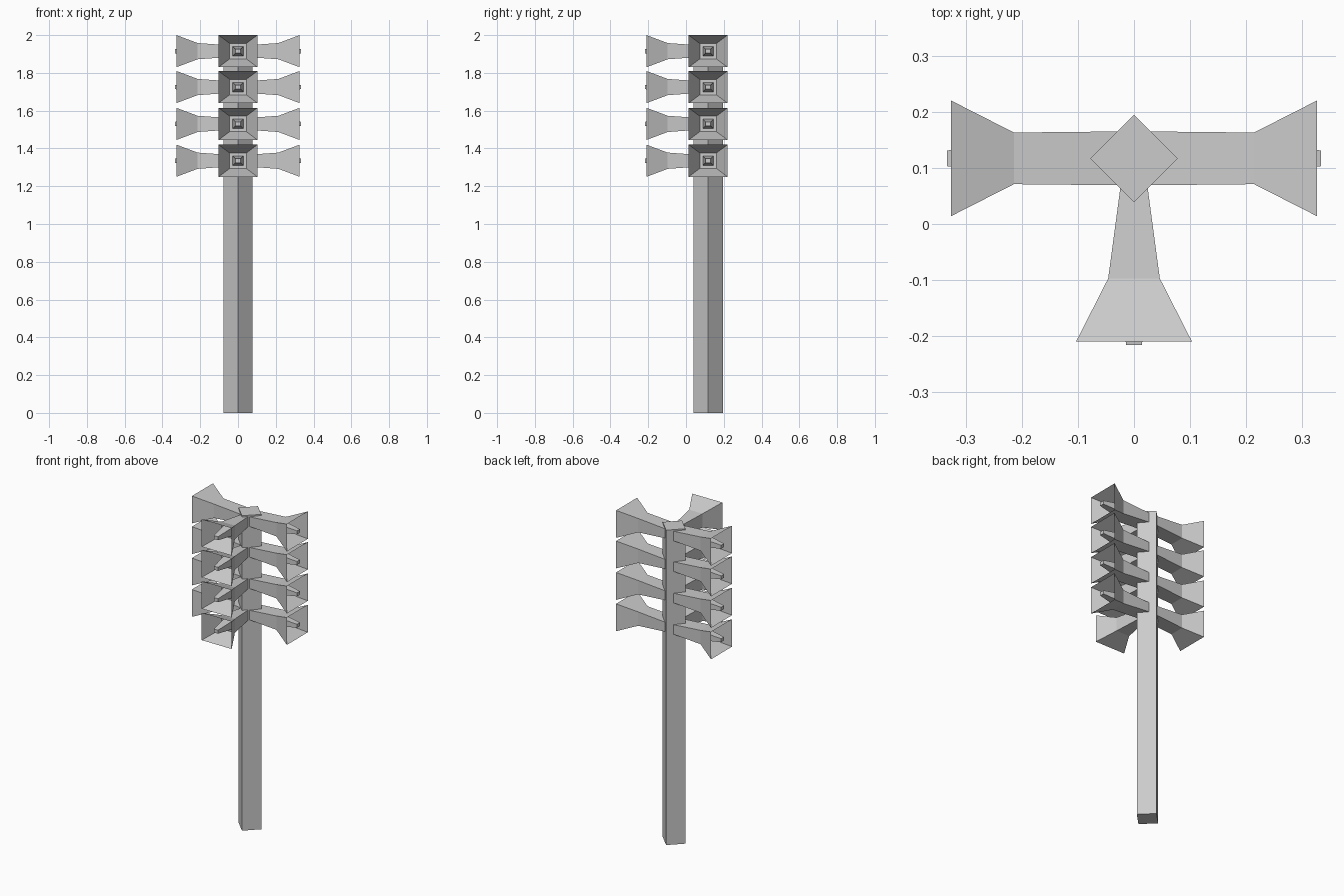
import bpy, bmesh
from math import pi
from mathutils import Matrix

if "Cube" in bpy.data.objects:
    bpy.data.objects.remove(bpy.data.objects["Cube"])

POLE_Y = 0.117
ROWS = (1.335, 1.53, 1.725, 1.915)


def loft(name, rings, matrix):
    """Skin rectangular rings (forward, half width, half height) along -y."""
    bm = bmesh.new()
    loops = []
    for d, w, h in rings:
        loops.append([bm.verts.new((sx * w, -d, sz * h))
                      for sx, sz in ((-1, -1), (1, -1), (1, 1), (-1, 1))])
    for a, b in zip(loops, loops[1:]):
        for i in range(4):
            j = (i + 1) % 4
            bm.faces.new((a[i], a[j], b[j], b[i]))
    bm.faces.new(loops[0])
    bm.faces.new(loops[-1])
    bmesh.ops.transform(bm, matrix=matrix, verts=bm.verts)
    bmesh.ops.recalc_face_normals(bm, faces=bm.faces)
    mesh = bpy.data.meshes.new(name)
    bm.to_mesh(mesh)
    bm.free()
    obj = bpy.data.objects.new(name, mesh)
    bpy.context.collection.objects.link(obj)
    return obj


def horn(name, angle, z, back_width):
    # neck, flared bell, bell interior, then the tapered driver in the mouth
    rings = [(0.02, back_width, 0.029),
             (0.214, 0.046, 0.043),
             (0.326, 0.103, 0.085),
             (0.216, 0.044, 0.041),
             (0.216, 0.028, 0.025),
             (0.333, 0.014, 0.011)]
    m = Matrix.Translation((0, POLE_Y, z)) @ Matrix.Rotation(angle, 4, 'Z')
    return loft(name, rings, m)


# square pole turned corner-on to the front
bpy.ops.mesh.primitive_cylinder_add(vertices=4, radius=0.078, depth=1.955,
                                    location=(0, POLE_Y, 1.955 / 2))
pole = bpy.context.object
pole.name = "pole"

# four rows of three horns
for n, z in enumerate(ROWS, 1):
    horn(f"front_horn_{n}", 0, z, 0.020)
    horn(f"right_horn_{n}", pi / 2, z, 0.048)
    horn(f"left_horn_{n}", -pi / 2, z, 0.048)
